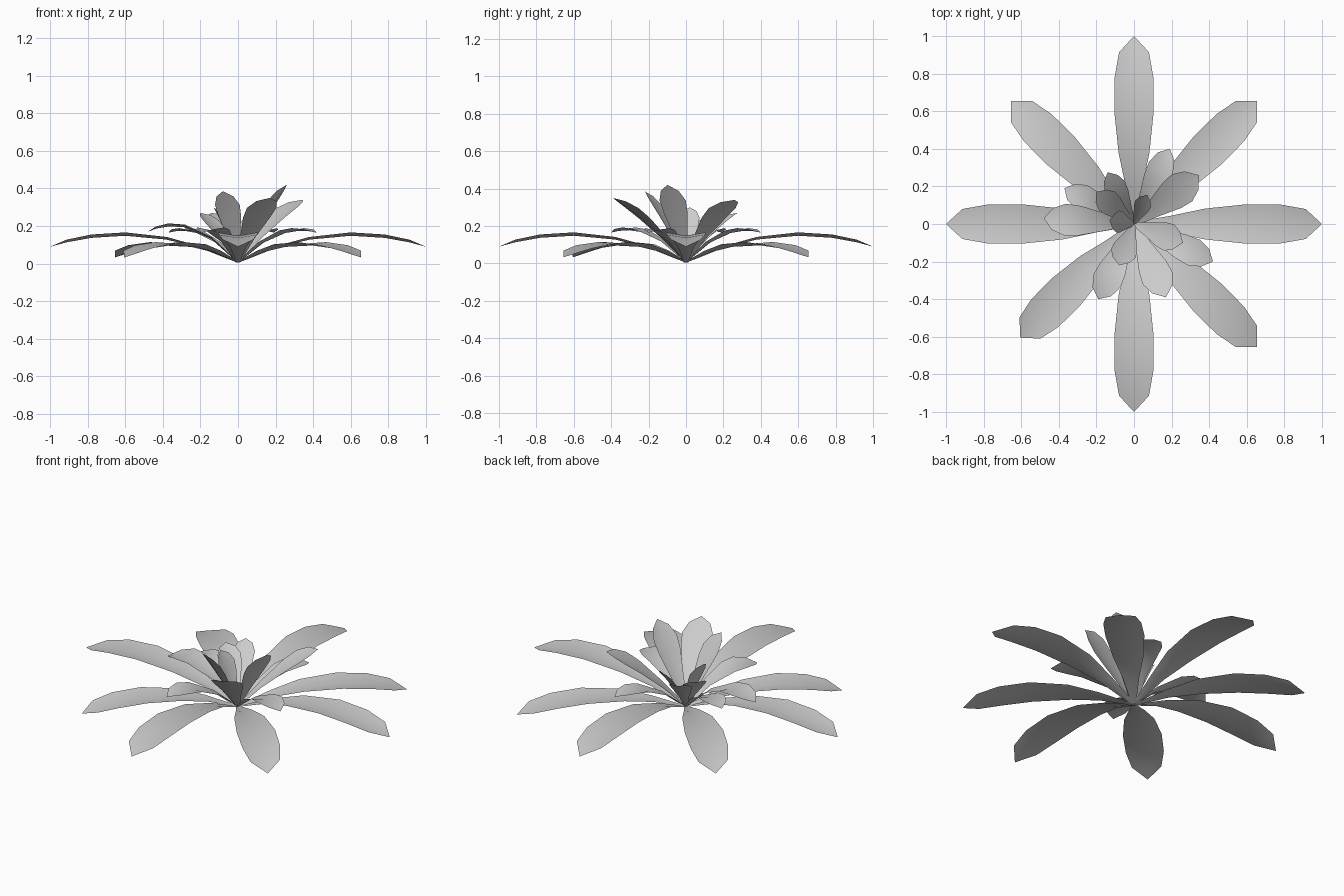
import bpy, math
from mathutils import Vector

if "Cube" in bpy.data.objects:
    bpy.data.objects.remove(bpy.data.objects["Cube"])

LONG = [(0, .1), (.2, .42), (.38, .78), (.6, 1), (.78, .98), (.91, .76), (1, 0)]
SHORT = [(0, .15), (.3, .5), (.6, .92), (.76, 1), (.9, .68), (1, 0)]


def leaf(name, tip, rise, half, rows, cup):
    """Cupped, arched leaf from the crown to a tip; rise is the arch control height."""
    r, zt = math.hypot(tip[0], tip[1]), tip[2]
    out = Vector((tip[0] / r, tip[1] / r, 0))
    side = Vector((-out.y, out.x, 0))
    up = Vector((0, 0, 1))
    verts, faces = [], []
    for t, w in rows:
        z = 2 * t * (1 - t) * rise + t * t * zt
        slope = 2 * (1 - 2 * t) * rise + 2 * t * zt
        normal = (up * r - out * slope).normalized()
        mid = out * (r * t) + up * z
        if w == 0:
            verts.append(mid)
        else:
            lift = normal * (cup * w)
            verts += [mid + side * half * w + lift, mid, mid - side * half * w + lift]
    n = len(rows) - 1
    for i in range(n - 1):
        a = 3 * i
        faces += [(a, a + 1, a + 4, a + 3), (a + 1, a + 2, a + 5, a + 4)]
    a = 3 * (n - 1)
    faces += [(a, a + 1, a + 3), (a + 1, a + 2, a + 3)]
    # wind faces so normals point to the upper side
    faces = [f[::-1] for f in faces]
    mesh = bpy.data.meshes.new(name)
    mesh.from_pydata([v + Vector((0, 0, .005)) for v in verts], [], faces)
    for p in mesh.polygons:
        p.use_smooth = True
    ob = bpy.data.objects.new(name, mesh)
    bpy.context.collection.objects.link(ob)


# outer ring: four long leaves on the axes, four drooping diagonal ones
for i, (x, y) in enumerate([(1, 0), (0, 1), (-1, 0), (0, -1)]):
    leaf(f"outer_leaf_{i}", (x, y, .085), .235, .105, LONG, .018)
for i, (x, y) in enumerate([(.655, .655), (-.655, .655), (-.605, -.605), (.655, -.655)]):
    leaf(f"diagonal_leaf_{i}", (x, y, .028), .17, .105, LONG, .018)

# middle ring: short spreading leaves (tip, rise, half width)
middle = [((.19, .40, .16), .21, .07), ((-.37, .19, .16), .21, .07),
          ((-.48, .03, .165), .27, .085), ((-.19, -.40, .16), .22, .08),
          ((.42, -.20, .16), .21, .075)]
for i, (tip, rise, half) in enumerate(middle):
    leaf(f"middle_leaf_{i}", tip, rise, half, SHORT, .015)

# inner ring: upright leaves
inner = [((.345, .26, .335), .23, .09), ((.26, -.10, .415), .23, .075),
         ((-.08, -.22, .38), .22, .07), ((.17, -.39, .345), .22, .085),
         ((-.14, .275, .265), .18, .06), ((-.20, .17, .265), .17, .065),
         ((-.13, .02, .295), .17, .06), ((.07, .155, .25), .15, .045)]
for i, (tip, rise, half) in enumerate(inner):
    leaf(f"inner_leaf_{i}", tip, rise, half, SHORT, .015)
